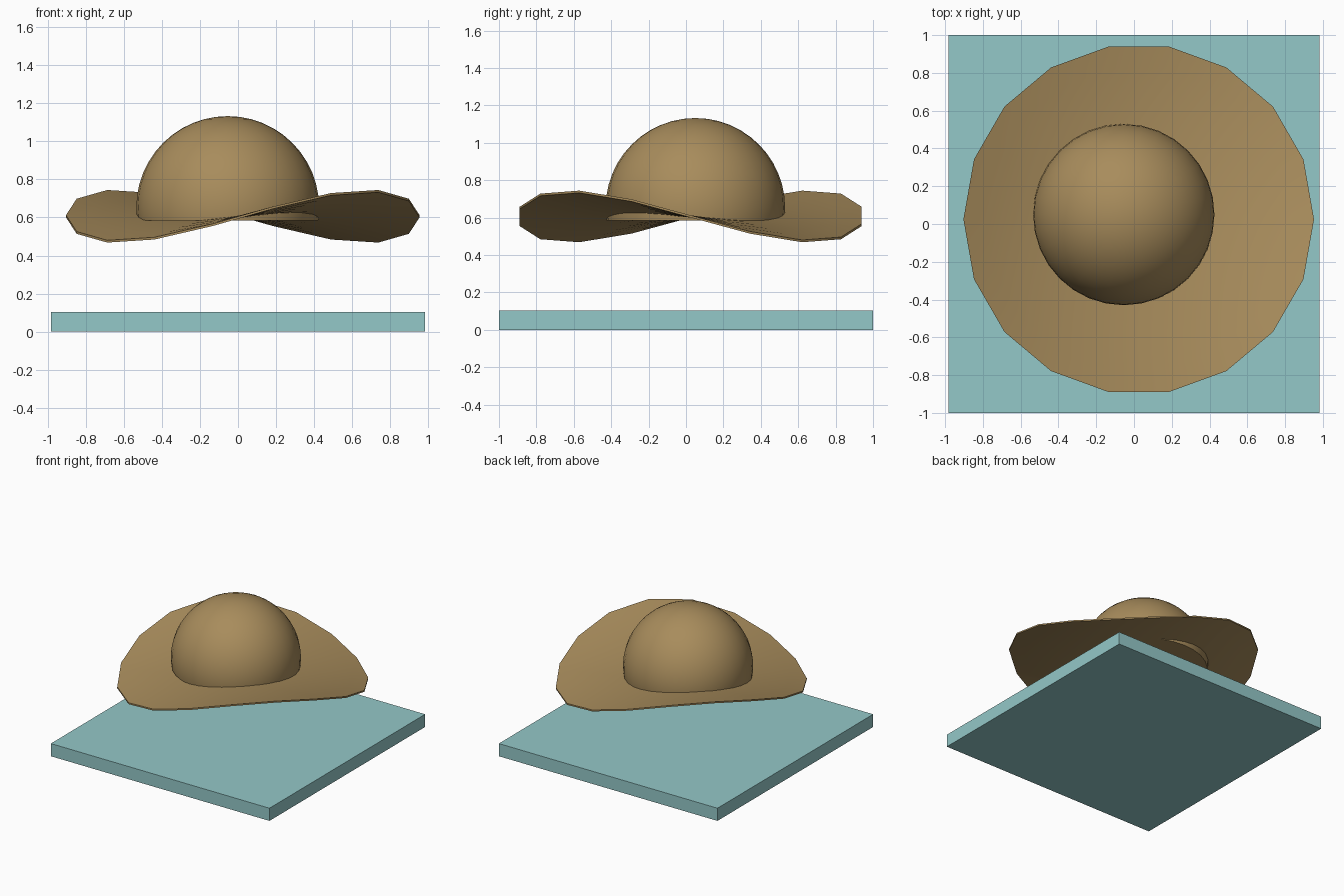
import bpy, bmesh, math
from mathutils import Vector

if "Cube" in bpy.data.objects:
    bpy.data.objects.remove(bpy.data.objects["Cube"])


def material(name, color):
    m = bpy.data.materials.new(name)
    m.diffuse_color = (*color, 1)
    m.use_nodes = True
    m.node_tree.nodes["Principled BSDF"].inputs["Base Color"].default_value = m.diffuse_color
    return m


tan = material("tan felt", (0.392, 0.263, 0.107))
teal = material("pale teal", (0.296, 0.578, 0.578))


def finish(bm, name, mat, smooth=True):
    bmesh.ops.recalc_face_normals(bm, faces=bm.faces)
    mesh = bpy.data.meshes.new(name)
    bm.to_mesh(mesh)
    bm.free()
    mesh.materials.append(mat)
    obj = bpy.data.objects.new(name, mesh)
    bpy.context.collection.objects.link(obj)
    if smooth:
        bpy.ops.object.select_all(action='DESELECT')
        obj.select_set(True)
        bpy.context.view_layer.objects.active = obj
        bpy.ops.object.shade_smooth_by_angle(angle=math.radians(40))
    return obj


# Square base slab
bm = bmesh.new()
bmesh.ops.create_cube(bm, size=1)
for v in bm.verts:
    v.co = Vector((v.co.x * 1.966, v.co.y * 2, (v.co.z + 0.5) * 0.103))
finish(bm, "base_slab", teal, smooth=False)

# Saddle-shaped brim: thin 18-sided disc in rings, bent so z follows -x*y
SIDES, RINGS, RADIUS, BEND, THICK = 18, 8, 0.928, 0.134, 0.012
CX, CY, CZ = 0.025, 0.025, 0.606
bm = bmesh.new()


def brim_layer(offset):
    def point(x, y):
        z = CZ + offset - 2 * BEND * x * y / RADIUS ** 2
        return bm.verts.new((CX + x, CY + y, z))
    centre = point(0, 0)
    rings = []
    for i in range(1, RINGS + 1):
        r = RADIUS * i / RINGS
        rings.append([point(r * math.cos(math.tau * k / SIDES),
                            r * math.sin(math.tau * k / SIDES)) for k in range(SIDES)])
    for k in range(SIDES):
        n = (k + 1) % SIDES
        bm.faces.new((centre, rings[0][k], rings[0][n]))
        for a, b in zip(rings, rings[1:]):
            bm.faces.new((a[k], b[k], b[n], a[n]))
    return rings[-1]


top, low = brim_layer(THICK / 2), brim_layer(-THICK / 2)
for k in range(SIDES):
    n = (k + 1) % SIDES
    bm.faces.new((top[k], low[k], low[n], top[n]))
finish(bm, "hat_brim", tan)

# Dome crown: sphere cut flat just below its widest ring
bm = bmesh.new()
bmesh.ops.create_uvsphere(bm, u_segments=32, v_segments=24, radius=0.48)
bmesh.ops.translate(bm, verts=bm.verts, vec=(-0.054, 0.05, 0.652))
cut = bmesh.ops.bisect_plane(bm, geom=bm.verts[:] + bm.edges[:] + bm.faces[:],
                             plane_co=(0, 0, 0.583), plane_no=(0, 0, 1),
                             clear_inner=True)
rim = [g for g in cut["geom_cut"] if isinstance(g, bmesh.types.BMEdge)]
bmesh.ops.contextual_create(bm, geom=rim)
finish(bm, "hat_crown", tan)
